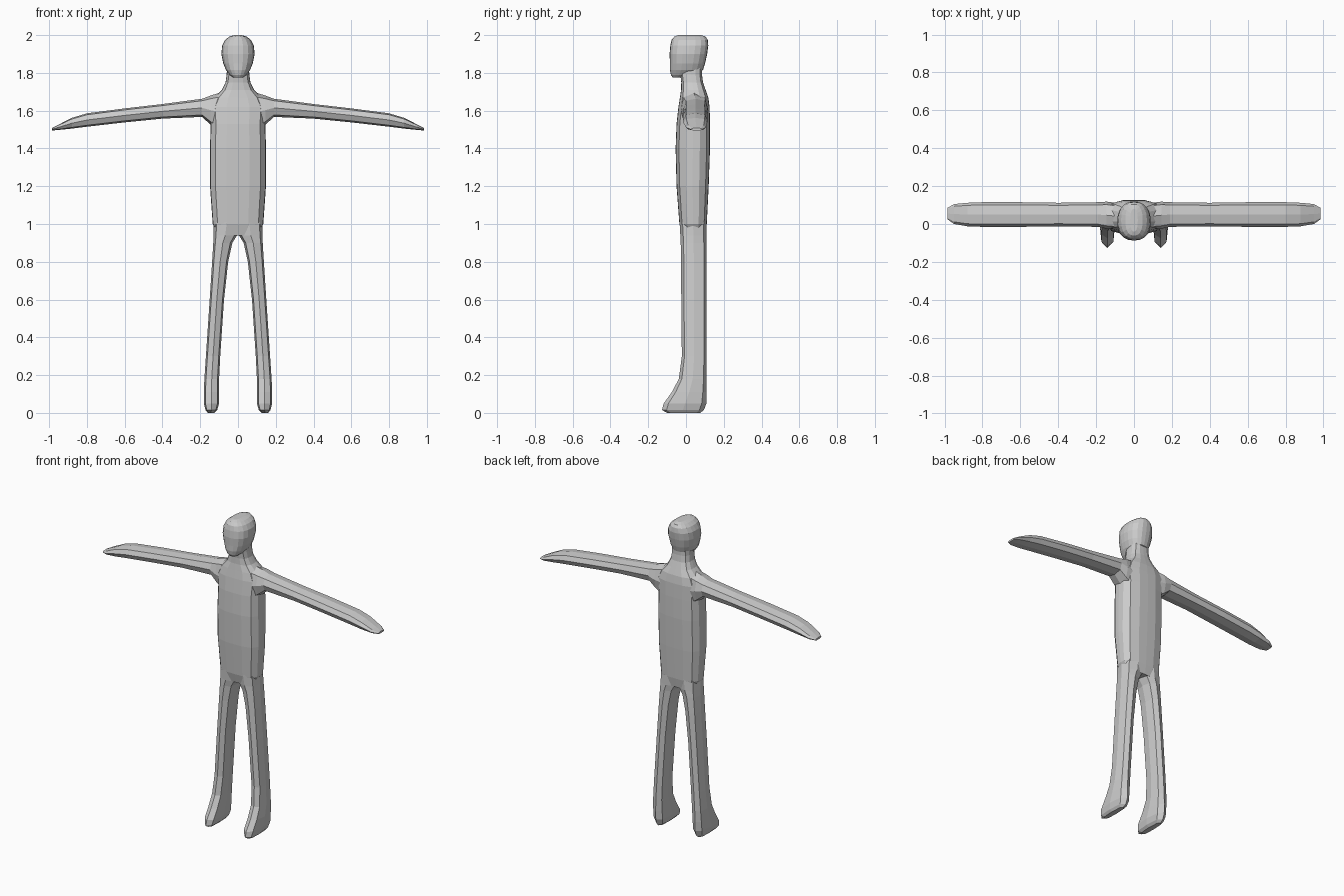
import bpy, bmesh
from math import cos, sin, tau
from mathutils import Vector

cube = bpy.data.objects.get("Cube")
if cube:
    bpy.data.objects.remove(cube)

gray = bpy.data.materials.new("plain gray")
gray.use_nodes = True
shade = (0.6, 0.6, 0.6, 1)
gray.diffuse_color = shade
gray.node_tree.nodes["Principled BSDF"].inputs["Base Color"].default_value = shade


def squircle(count, power):
    """Unit outline between a circle and a square."""
    points = []
    for i in range(count):
        c, s = cos(tau * i / count), sin(tau * i / count)
        r = (abs(c) ** power + abs(s) ** power) ** (-1 / power)
        points.append((c * r, s * r))
    return points


def loft(name, sections, place, count, power, flip=False):
    """Skin rings given as (station, u low, u high, v low, v high)."""
    bm = bmesh.new()
    rings = []
    for t, u0, u1, v0, v1 in sections:
        rings.append([bm.verts.new(place(t, (u0 + u1 + (u1 - u0) * a) / 2,
                                         (v0 + v1 + (v1 - v0) * b) / 2))
                      for a, b in squircle(count, power)])
    for low, high in zip(rings, rings[1:]):
        for i in range(count):
            j = (i + 1) % count
            bm.faces.new((low[i], low[j], high[j], high[i]))
    bm.faces.new(rings[0])
    bm.faces.new(rings[-1])
    bmesh.ops.recalc_face_normals(bm, faces=bm.faces)
    mesh = bpy.data.meshes.new(name)
    bm.to_mesh(mesh)
    bm.free()
    mesh.materials.append(gray)
    obj = bpy.data.objects.new(name, mesh)
    bpy.context.collection.objects.link(obj)
    return obj


def upright(side=1):
    return lambda t, u, v: Vector((side * u, v, t))


def sideways(side):
    return lambda t, u, v: Vector((side * t, u, v))


# Torso and neck: z, half width, front, back
torso = [(0.94, 0.10, -0.02, 0.10), (1.0, 0.134, -0.035, 0.11),
         (1.2, 0.148, -0.05, 0.12), (1.4, 0.148, -0.055, 0.127),
         (1.53, 0.145, -0.05, 0.127), (1.62, 0.15, -0.04, 0.125),
         (1.67, 0.125, -0.032, 0.118), (1.71, 0.085, -0.026, 0.104),
         (1.75, 0.066, -0.025, 0.09), (1.79, 0.06, -0.03, 0.085),
         (1.84, 0.058, -0.03, 0.085)]
body = loft("body", [(z, -w, w, f, b) for z, w, f, b in torso], upright(), 16, 3.2)

# Head: z, half width, front, back
skull = [(1.775, 0.025, -0.07, -0.01), (1.79, 0.045, -0.08, 0.05),
         (1.815, 0.064, -0.085, 0.09), (1.85, 0.078, -0.085, 0.101),
         (1.9, 0.088, -0.087, 0.112), (1.945, 0.084, -0.083, 0.118),
         (1.975, 0.068, -0.076, 0.115), (1.992, 0.046, -0.062, 0.104),
         (2.0, 0.02, -0.04, 0.08)]
head = loft("head", [(z, -w, w, f, b) for z, w, f, b in skull], upright(), 20, 2.4)

# Arm: x, front, back, bottom, top
arm = [(0.08, -0.03, 0.11, 1.48, 1.70), (0.145, -0.025, 0.118, 1.525, 1.68),
       (0.19, -0.015, 0.115, 1.567, 1.663), (0.4, -0.012, 0.112, 1.558, 1.635),
       (0.6, -0.015, 0.115, 1.538, 1.612), (0.8, -0.015, 0.115, 1.515, 1.586),
       (0.88, -0.012, 0.112, 1.505, 1.562), (0.95, 0.0, 0.105, 1.498, 1.526),
       (0.985, 0.025, 0.085, 1.495, 1.508)]

# Leg and foot: z, inner, outer, front, back
leg = [(0.0, 0.125, 0.16, -0.1, 0.075), (0.015, 0.11, 0.172, -0.127, 0.095),
       (0.05, 0.1, 0.181, -0.118, 0.108), (0.11, 0.1, 0.181, -0.075, 0.109),
       (0.18, 0.1, 0.178, -0.038, 0.109), (0.3, 0.094, 0.17, -0.022, 0.109),
       (0.6, 0.074, 0.15, -0.025, 0.109), (0.8, 0.052, 0.137, -0.026, 0.109),
       (0.9, 0.03, 0.131, -0.028, 0.109), (0.94, 0.005, 0.13, -0.03, 0.109),
       (1.01, -0.01, 0.128, -0.034, 0.108)]

pieces = [head]
for side, label in ((1, "left"), (-1, "right")):
    pieces.append(loft(label + "_arm", arm, sideways(side), 8, 2.8))
    pieces.append(loft(label + "_leg", leg, upright(side), 8, 2.8))

# Fuse the pieces into one skin
for piece in pieces:
    union = body.modifiers.new("join " + piece.name, "BOOLEAN")
    union.operation = "UNION"
    union.solver = "EXACT"
    union.object = piece
bpy.context.view_layer.objects.active = body
for union in list(body.modifiers):
    bpy.ops.object.modifier_apply(modifier=union.name)
for piece in pieces:
    bpy.data.objects.remove(piece)
